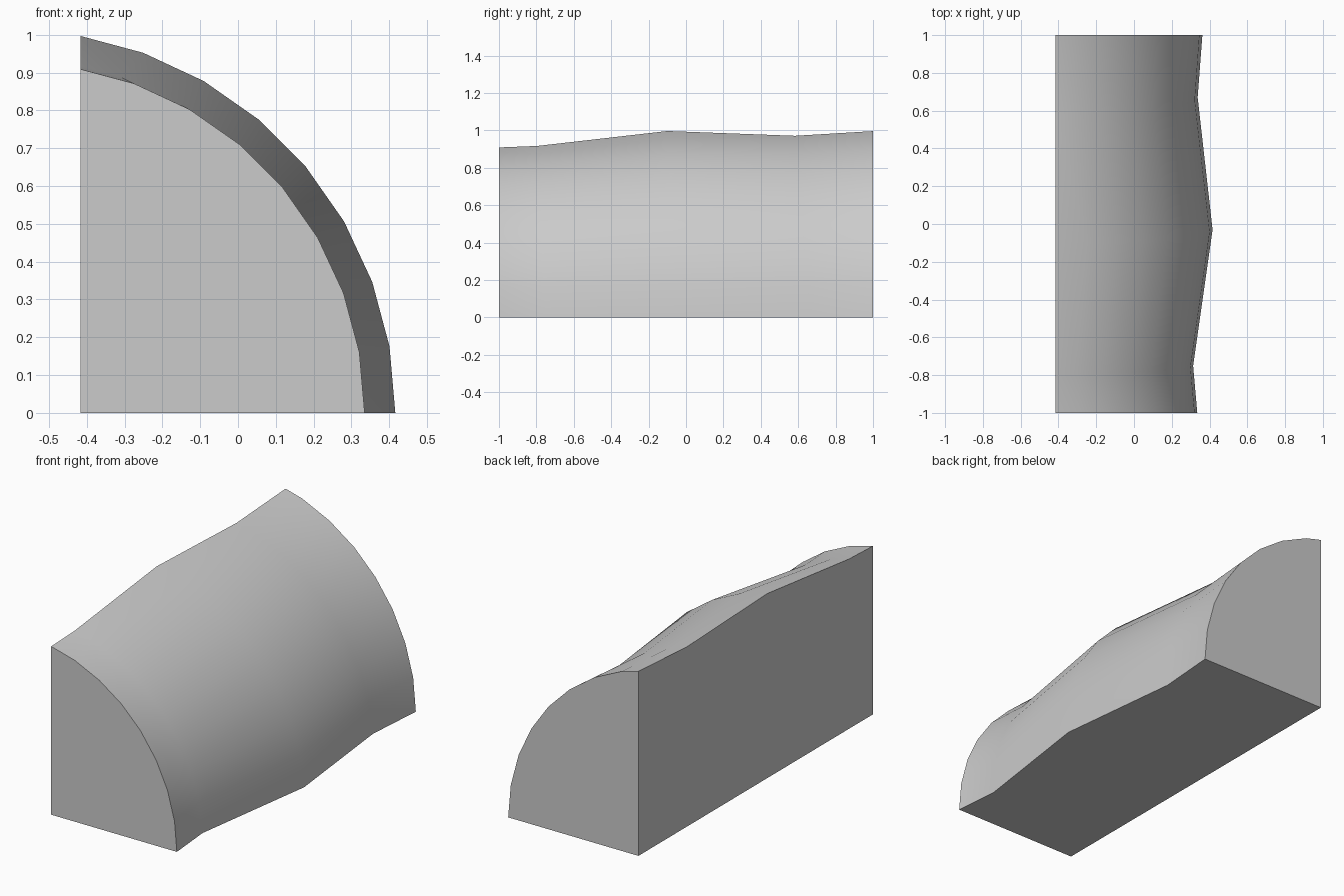
import bpy, bmesh, math

if "Cube" in bpy.data.objects:
    bpy.data.objects.remove(bpy.data.objects["Cube"])

grey = bpy.data.materials.new("plain grey")
grey.use_nodes = True
color = (0.6, 0.6, 0.6, 1)
grey.diffuse_color = color
grey.node_tree.nodes["Principled BSDF"].inputs["Base Color"].default_value = color

BACK_X = -0.416   # flat vertical side
STEP = math.radians(10)

# Stations along the length: y at the base, lean in y per height, foot x, top z
stations = [
    (-1.0, 0.0, 0.335, 0.91),
    (-0.75, 0.05, 0.313, 0.92),
    (-0.03, 0.07, 0.416, 0.997),
    (0.67, 0.09, 0.337, 0.975),
    (1.0, 0.0, 0.362, 1.0),
]


def quarter_ring(bm, y, lean, foot, top):
    """Quarter circle through the foot and the top of the flat side, plus its centre."""
    width = foot - BACK_X
    radius = (top ** 2 + width ** 2) / (2 * width)
    centre = foot - radius
    ring = []
    for i in range(10):
        z = radius * math.sin(i * STEP)
        ring.append(bm.verts.new((centre + radius * math.cos(i * STEP), y - lean * z, z)))
    ring.append(bm.verts.new((centre, y, 0)))
    return ring


# Loft the rounded body through the stations
bm = bmesh.new()
rings = [quarter_ring(bm, *s) for s in stations]
for a, b in zip(rings, rings[1:]):
    for i in range(len(a)):
        j = (i + 1) % len(a)
        bm.faces.new((a[i], a[j], b[j], b[i]))
bm.faces.new(rings[0])
bm.faces.new(rings[-1])

# Slice off the overhang and close the flat side
cut = bmesh.ops.bisect_plane(bm, geom=bm.verts[:] + bm.edges[:] + bm.faces[:], dist=1e-5,
                             plane_co=(BACK_X, 0, 0), plane_no=(1, 0, 0), clear_inner=True)
rim = [e for e in cut["geom_cut"] if isinstance(e, bmesh.types.BMEdge)]
bmesh.ops.contextual_create(bm, geom=rim)
bmesh.ops.recalc_face_normals(bm, faces=bm.faces[:])

mesh = bpy.data.meshes.new("rounded_wedge")
bm.to_mesh(mesh)
bm.free()
mesh.materials.append(grey)
wedge = bpy.data.objects.new("rounded_wedge", mesh)
bpy.context.collection.objects.link(wedge)

# Smooth the curve, keep the rim edges crisp
bpy.context.view_layer.objects.active = wedge
wedge.select_set(True)
bpy.ops.object.shade_smooth_by_angle(angle=math.radians(35))
